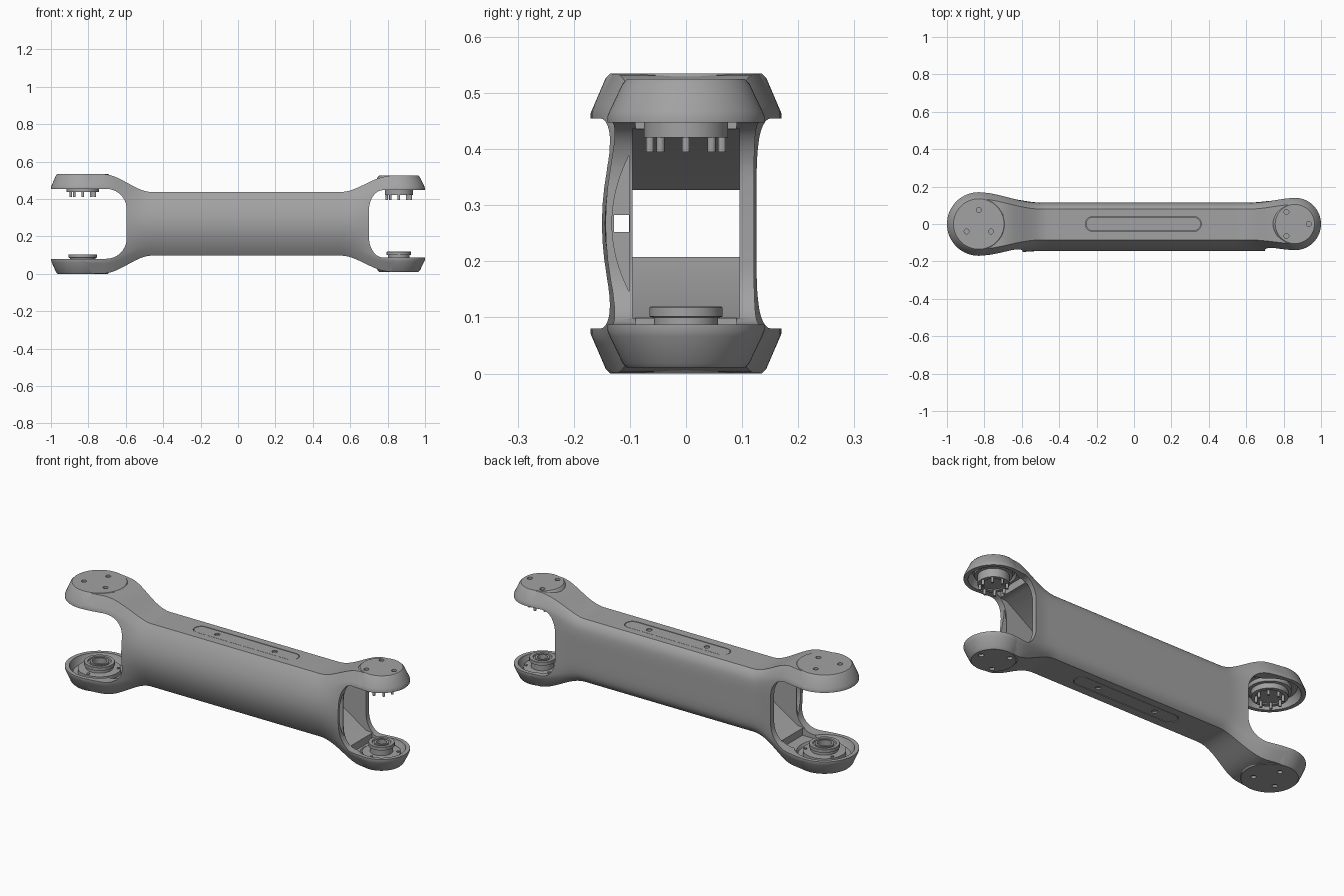
import bpy, bmesh
from math import sin, cos, pi

if "Cube" in bpy.data.objects:
    bpy.data.objects.remove(bpy.data.objects["Cube"])

MID = 0.2675  # height of the horizontal symmetry plane

grey = bpy.data.materials.new("plain grey")
grey.use_nodes = True
GREY = (0.36, 0.36, 0.36, 1)
grey.diffuse_color = GREY
grey.node_tree.nodes["Principled BSDF"].inputs["Base Color"].default_value = GREY


def loft(name, rings):
    """Closed solid through equal-length rings, z measured from MID."""
    bm = bmesh.new()
    loops = [[bm.verts.new((x, y, z + MID)) for x, y, z in r] for r in rings]
    n = len(loops[0])
    for a, b in zip(loops, loops[1:]):
        for i in range(n):
            j = (i + 1) % n
            bm.faces.new((a[i], a[j], b[j], b[i]))
    bm.faces.new(loops[0][::-1])
    bm.faces.new(loops[-1])
    bmesh.ops.recalc_face_normals(bm, faces=bm.faces)
    mesh = bpy.data.meshes.new(name)
    bm.to_mesh(mesh)
    bm.free()
    mesh.materials.append(grey)
    ob = bpy.data.objects.new(name, mesh)
    bpy.context.collection.objects.link(ob)
    return ob


def lathe(name, cx, cy, profile, n=64):
    return loft(name, [[(cx + r * cos(2 * pi * i / n), cy + r * sin(2 * pi * i / n), z)
                        for i in range(n)] for r, z in profile])


def box(name, x0, x1, y, z0, z1):
    return loft(name, [[(x0, -y, z), (x1, -y, z), (x1, y, z), (x0, y, z)] for z in (z0, z1)])


def stadium(name, x0, x1, r, z0, z1):
    arc = [pi / 2 + pi * i / 12 for i in range(13)]
    pts = [(x0 + r * cos(a), r * sin(a)) for a in arc]
    pts += [(x1 - r * cos(a), -r * sin(a)) for a in arc]
    return loft(name, [[(x, y, z) for x, y in pts] for z in (z0, z1)])


def combine(target, tool, op):
    mod = target.modifiers.new("combine", "BOOLEAN")
    mod.operation, mod.solver, mod.object = op, "EXACT", tool
    bpy.context.view_layer.objects.active = target
    bpy.ops.object.modifier_apply(modifier=mod.name)
    bpy.data.objects.remove(tool)


def cut(tool):
    combine(body, tool, "DIFFERENCE")


def smooth(ob, angle=0.5):
    bpy.ops.object.select_all(action="DESELECT")
    ob.select_set(True)
    bpy.context.view_layer.objects.active = ob
    bpy.ops.object.shade_smooth_by_angle(angle=angle)


def step(x, a, b):
    t = min(1, max(0, (x - a) / (b - a)))
    return t * t * (3 - 2 * t)


def mix(a, b, t):
    return a + (b - a) * t


# Each fork end: side, centre, rim radius, flat radius, height, shoulder, gap,
# throat x, throat corner, where the neck height starts and stops
ENDS = [
    dict(name="large", s=-1, c=-0.83, r=0.17, flat=0.135, h=0.2675, sh=0.2, gap=0.187,
         throat=0.595, corner=0.11, h0=0.72, h1=0.46, w1=0.5),
    dict(name="small", s=1, c=0.86, r=0.14, flat=0.105, h=0.257, sh=0.195, gap=0.18,
         throat=0.70, corner=0.075, h0=0.81, h1=0.55, w1=0.62),
]
LEVELS = [0, 0.15, 0.3, 0.45, 0.6, 0.7, 0.75, 0.8, 0.85, 0.9, 0.95, 0.98, 1]


def section(x, e):
    """Cross-section blending the tapered end into the tube."""
    d = abs(x)
    wide = step(d, e["w1"], abs(e["c"]))
    h = mix(0.17, e["h"] - 0.002, step(d, e["h1"], e["h0"]))
    front, back = [], []
    for u in LEVELS:
        k = max(0, (u - 0.75) / 0.25)
        end = mix(e["r"], e["flat"], k) - 0.001
        front.append((x, -mix(0.145 - 0.06 * u * u, end, wide), u * h))
        back.append((x, mix(0.115 - 0.035 * u ** 6, end, wide), u * h))
    flip = lambda p: (p[0], p[1], -p[2])
    return (front + back[::-1] + [flip(p) for p in back[1:]]
            + [flip(p) for p in front[:0:-1]])


# Main tube with flared necks
rings = []
for e in ENDS:
    part = [section(e["s"] * mix(abs(e["c"]), 0.4, i / 26), e) for i in range(27)]
    rings += part if e["s"] < 0 else part[::-1]
body = loft("arm_shell", rings)

# Tapered round ends
for e in ENDS:
    r, h, sh, f = e["r"], e["h"], e["sh"], e["flat"]
    half = [(f, h), (f + 0.008, h - 0.008), (r - 0.004, sh + 0.006), (r, sh - 0.004)]
    combine(body, lathe("round_end", e["c"], 0, half + [(a, -z) for a, z in half[::-1]]), "UNION")

# Fork openings, cup recesses and inner channel
for e in ENDS:
    s, g, t, k, c = e["s"], e["gap"], e["throat"], e["corner"], e["c"]
    arc = [pi / 2 * i / 10 for i in range(11)]
    top = [(t + k - k * sin(a), g - 0.11 + 0.11 * cos(a)) for a in arc]
    outline = [(1.3, g)] + top + [(x, -z) for x, z in top[::-1]] + [(1.3, -g)]
    cut(loft("fork_cutter", [[(s * x, y, z) for x, z in outline] for y in (-0.5, 0.5)]))
    for m in (-1, 1):
        cut(lathe("cup_cutter", c, 0, [(e["r"] - 0.018, m * 0.16), (e["r"] - 0.022, m * 0.19),
                                       (e["r"] - 0.04, m * 0.222)]))
        cut(box("neck_cutter", c, s * (t + 0.04), 0.09, m * 0.15, m * 0.208))
    # Crescent pocket behind the curved front wall
    zs = [0.12 * i / 6 for i in range(-6, 7)]
    moon = [(-0.132 + 0.06 * (z / 0.17) ** 2, z) for z in zs] + [(-0.1, 0.12), (-0.1, -0.12)]
    cut(loft("pocket_cutter", [[(x, y - (0.001 if i > 12 else 0), z)
                                for i, (y, z) in enumerate(moon)]
                               for x in (s * (t - 0.2), s * (t + 0.1))]))

stations = [(-0.68, 0.175), (-0.6, 0.165), (-0.44, 0.06), (0.54, 0.06), (0.7, 0.165), (0.78, 0.172)]
cut(loft("channel_cutter", [[(x, -0.095, -h), (x, 0.095, -h), (x, 0.095, h), (x, -0.095, h)]
                            for x, h in stations]))
cut(loft("slit_cutter", [[(x, -0.128, -0.015), (x, -0.102, -0.015), (x, -0.102, 0.015),
                          (x, -0.128, 0.015)] for x in (-0.7, 0.8)]))

# Screw holes and cover recesses, same on top and bottom
HOLES = {"large": [(-0.83, 0.075), (-0.895, -0.04), (-0.765, -0.04)],
         "small": [(0.815, 0.065), (0.935, 0), (0.815, -0.065)]}
for m, side in ((1, "top"), (-1, "bottom")):
    for e in ENDS:
        for x, y in HOLES[e["name"]]:
            cut(lathe("hole_cutter", x, y, [(0.013, m * (e["h"] - 0.012)), (0.013, m * 0.3)], 20))
    cut(stadium("cover_cutter", -0.22, 0.32, 0.04, m * 0.16, m * 0.2))
    cover = stadium(side + "_cover", -0.22, 0.32, 0.037, m * 0.15, m * 0.169)
    for x in (-0.125, 0.22):
        combine(cover, lathe("hole_cutter", x, 0, [(0.014, m * 0.162), (0.014, m * 0.2)], 20),
                "DIFFERENCE")
    smooth(cover)
smooth(body)

# Joint hubs: pinned ones above, bored bearing ones below
for e, rt, zt, rb, zb in ((ENDS[0], 0.088, 0.17, 0.076, 0.163), (ENDS[1], 0.075, 0.153, 0.065, 0.148)):
    c, n = e["c"], e["name"]
    smooth(lathe(n + "_upper_hub", c, 0, [(rt + 0.015, 0.23), (rt + 0.015, 0.2), (rt, 0.198),
                                          (rt, zt), (rt - 0.02, zt), (rt - 0.02, zt + 0.006)]))
    for i in range(8):
        a = 2 * pi * i / 8
        smooth(lathe(n + "_pin", c + 0.064 * cos(a), 0.064 * sin(a),
                     [(0.007, 0.2), (0.007, zt - 0.026)], 12))
    smooth(lathe(n + "_lower_hub", c, 0,
                 [(rb + 0.03, -0.23), (rb + 0.03, -0.2), (rb - 0.008, -0.198),
                  (rb - 0.008, -zb - 0.02), (rb, -zb - 0.018), (rb, -zb - 0.002),
                  (rb - 0.002, -zb), (rb - 0.018, -zb), (rb - 0.02, -zb - 0.008),
                  (rb - 0.03, -zb - 0.008), (rb - 0.03, -zb), (rb - 0.04, -zb),
                  (rb - 0.04, -zb - 0.03)]))
    for i in range(3):
        a = 2 * pi * i / 3 + 0.5
        smooth(lathe(n + "_lower_screw", c + (rb + 0.018) * cos(a), (rb + 0.018) * sin(a),
                     [(0.008, -0.21), (0.008, -0.194)], 12))
